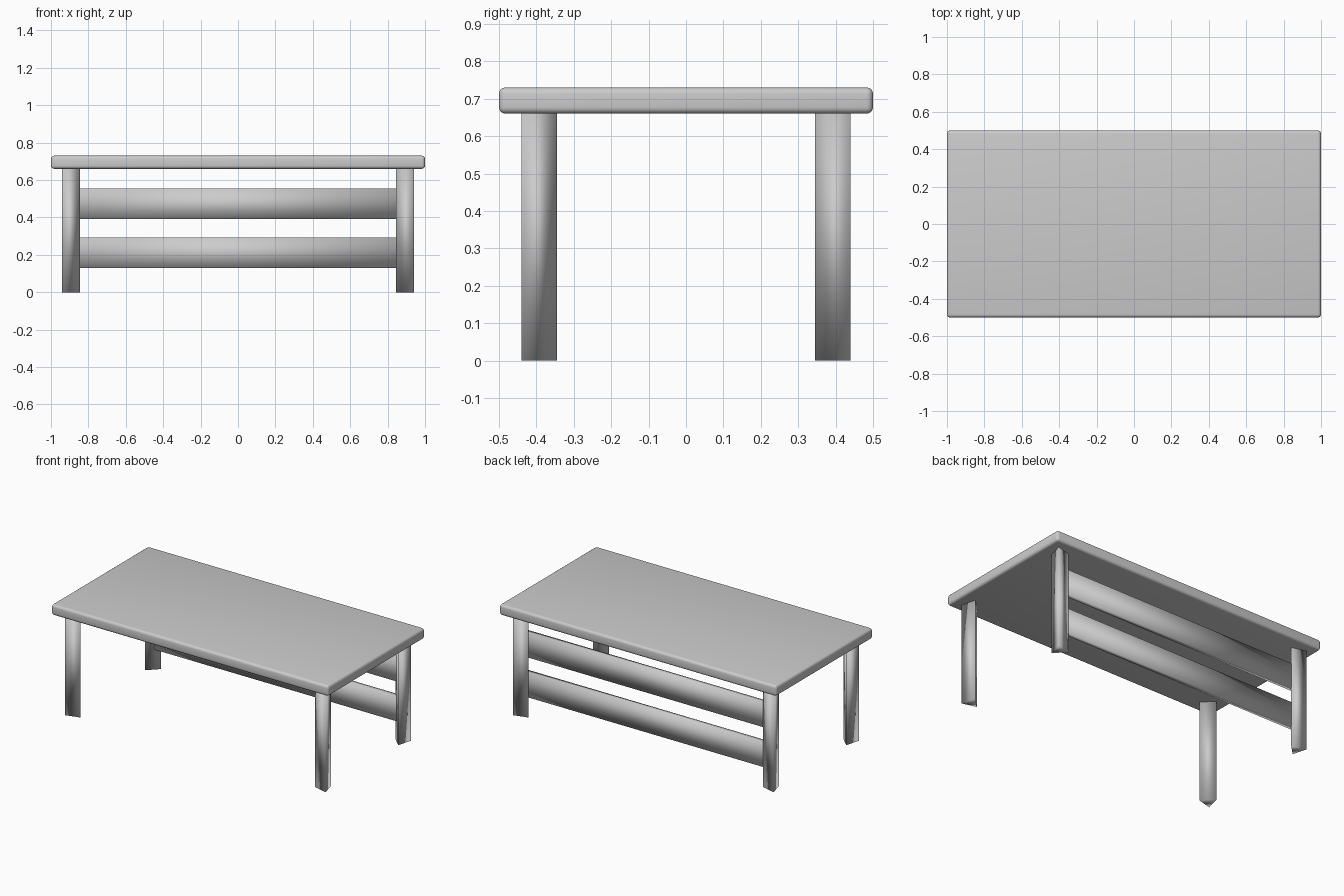
import bpy
from math import radians

if "Cube" in bpy.data.objects:
    bpy.data.objects.remove(bpy.data.objects["Cube"])


def box(name, size, location):
    bpy.ops.mesh.primitive_cube_add(size=1, location=location)
    obj = bpy.context.object
    obj.name = name
    obj.scale = size
    bpy.ops.object.transform_apply(location=False, rotation=False, scale=True)
    bpy.ops.object.shade_smooth()
    return obj


# Table top with softly rounded edges
top = box("table_top", (2.0, 1.0, 0.07), (0, 0, 0.695))
bevel = top.modifiers.new("rounded_edges", 'BEVEL')
bevel.width = 0.017
bevel.segments = 4

# Three-sided legs, each with one edge pointing at its table corner
corners = {
    "back_right_leg": (1, 1, 45),
    "back_left_leg": (-1, 1, 135),
    "front_left_leg": (-1, -1, 225),
    "front_right_leg": (1, -1, 315),
}
for name, (sx, sy, angle) in corners.items():
    # the cylinder's first vertex lies on +y, so turn it by angle - 90
    bpy.ops.mesh.primitive_cylinder_add(
        vertices=3, radius=0.0568, depth=0.665,
        location=(sx * 0.90, sy * 0.40, 0.3325),
        rotation=(0, 0, radians(angle - 90)))
    leg = bpy.context.object
    leg.name = name
    bpy.ops.object.transform_apply(location=False, rotation=True, scale=False)
    # keep the edge that faces the table corner outermost
    tip = max(leg.data.vertices, key=lambda v: v.co.x * sx + v.co.y * sy)
    if abs(abs(tip.co.x) - abs(tip.co.y)) > 0.005:
        leg.rotation_euler.z = radians(90)
    bpy.ops.object.shade_smooth()

# Two wide slats between the back legs
for name, z in (("upper_back_slat", 0.472), ("lower_back_slat", 0.212)):
    box(name, (1.80, 0.03, 0.163), (0, 0.40, z))
